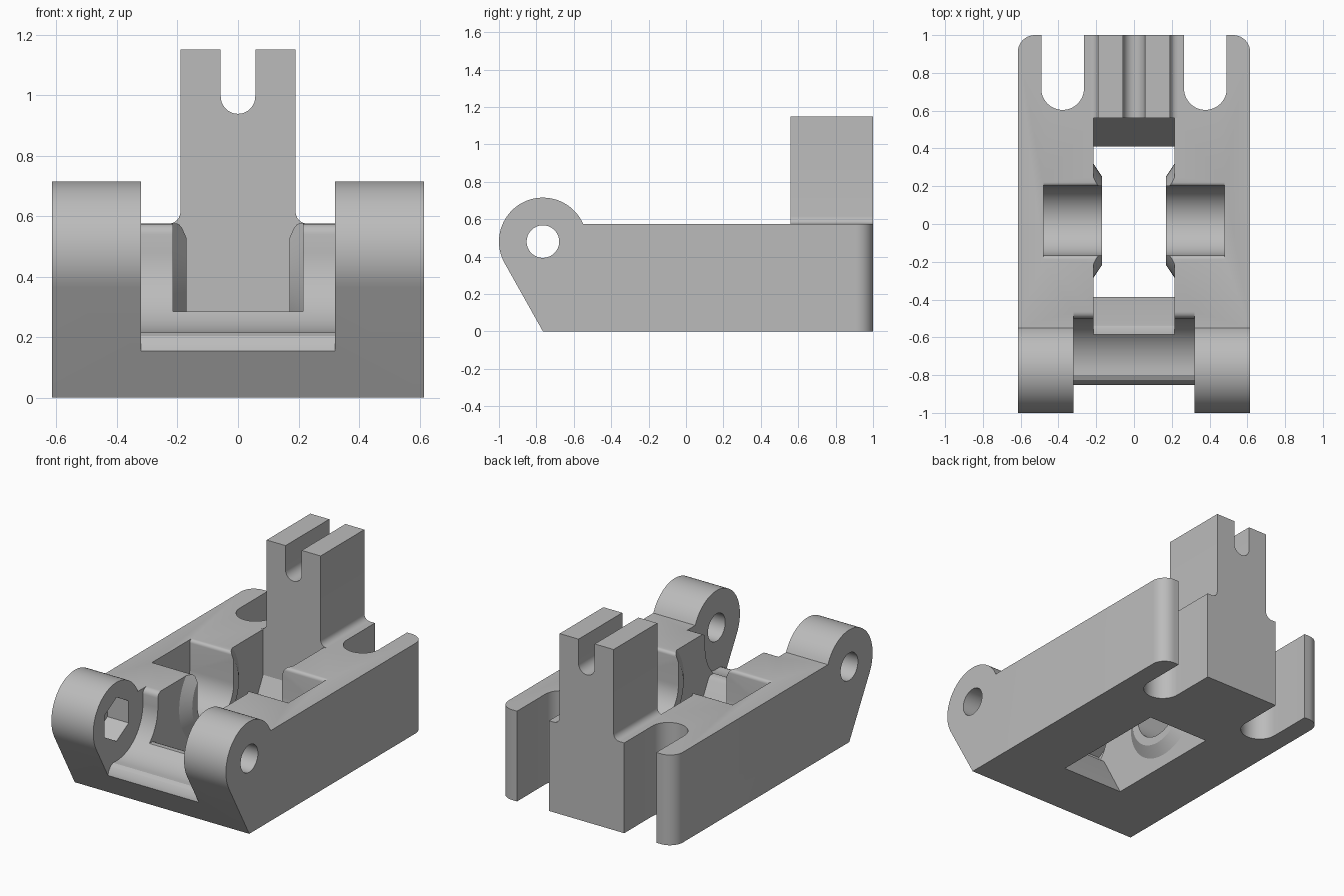
import bpy, bmesh, math
from mathutils import Matrix

cube = bpy.data.objects.get("Cube")
if cube:
    bpy.data.objects.remove(cube, do_unlink=True)

grey = bpy.data.materials.new("plain grey")
grey.use_nodes = True
COLOUR = (0.5, 0.5, 0.5, 1)
grey.diffuse_color = COLOUR
grey.node_tree.nodes["Principled BSDF"].inputs["Base Color"].default_value = COLOUR


def arc(cx, cy, r, start, end, steps):
    return [(cx + r * math.cos(math.radians(start + (end - start) * i / steps)),
             cy + r * math.sin(math.radians(start + (end - start) * i / steps)))
            for i in range(steps + 1)]


def add_object(name, bm):
    bmesh.ops.recalc_face_normals(bm, faces=bm.faces)
    mesh = bpy.data.meshes.new(name)
    bm.to_mesh(mesh)
    bm.free()
    mesh.materials.append(grey)
    ob = bpy.data.objects.new(name, mesh)
    bpy.context.collection.objects.link(ob)
    return ob


def prism_bm(points, axis, lo, hi):
    """Extrude a closed 2D profile along the given axis."""
    place = {"x": lambda a, b, t: (t, a, b),
             "y": lambda a, b, t: (a, t, b),
             "z": lambda a, b, t: (a, b, t)}[axis]
    bm = bmesh.new()
    ends = [[bm.verts.new(place(a, b, t)) for a, b in points] for t in (lo, hi)]
    for end in ends:
        bm.faces.new(end)
    for i in range(len(points)):
        j = (i + 1) % len(points)
        bm.faces.new((ends[0][i], ends[0][j], ends[1][j], ends[1][i]))
    return bm


def prism(name, points, axis, lo, hi):
    return add_object(name, prism_bm(points, axis, lo, hi))


def cut(target, cutter):
    cutter.hide_render = True
    mod = target.modifiers.new("cut", "BOOLEAN")
    mod.operation = "DIFFERENCE"
    mod.solver = "EXACT"
    mod.object = cutter
    bpy.context.view_layer.objects.active = target
    bpy.ops.object.modifier_apply(modifier=mod.name)
    bpy.data.objects.remove(cutter, do_unlink=True)


HALF, TOP = 0.615, 0.575      # body half width and deck height
PY, PZ, LUG = -0.765, 0.48, 0.235  # hinge pin axis and lug radius

# Body: side profile with hinge lugs, rear corners rounded
tangent = 270 - math.degrees(math.acos(LUG / PZ))
lug_end = math.degrees(math.asin((TOP - PZ) / LUG))
side = [(PY, 0)] + arc(PY, PZ, LUG, tangent, lug_end, 40) + [(1, TOP), (1, 0)]
bm = prism_bm(side, "x", -HALF, HALF)
corners = [e for e in bm.edges
           if all(v.co.y > 0.99 for v in e.verts)
           and abs(e.verts[0].co.z - e.verts[1].co.z) > 0.1]
bmesh.ops.bevel(bm, geom=corners, offset=0.09, segments=10, profile=0.5, affect="EDGES")
body = add_object("body", bm)

# Hinge groove between the lugs, with softened lips
groove = ([(-1.2, 0.8), (-1.2, 0.1), (-0.853, 0.15), (-0.846, 0.178), (-0.826, 0.204), (-0.8, 0.216)]
          + arc(PY, PZ, 0.265, -94, 0, 24)
          + arc(-0.465, 0.54, 0.035, 180, 90, 5) + [(-0.465, 0.8)])
cut(body, prism("groove_cutter", groove, "x", -0.32, 0.32))

# Central opening with sloped ends, leaving a tapered boss on each side
opening = [(-0.37, -0.028), (-0.53, 0.265), (-0.541, 0.279), (-0.556, 0.285), (-0.7, 0.285),
           (-0.7, 0.8), (0.56, 0.8), (0.56, 0.285), (0.395, -0.028)]
opening_cutter = prism("opening_cutter", opening, "x", -0.215, 0.215)
BY, BZ = 0.017, 0.38
for s in (-1, 1):
    bm = bmesh.new()
    bmesh.ops.create_cone(bm, cap_ends=True, segments=64, radius1=0.235, radius2=0.325, depth=0.06,
                          matrix=Matrix.Translation((s * 0.2, BY, BZ))
                          @ Matrix.Rotation(s * math.pi / 2, 4, "Y"))
    cut(opening_cutter, add_object("boss", bm))
cut(body, opening_cutter)

# Cradle pockets on both sides, open at the top with flared lips
R = 0.183
cradle = (arc(BY, BZ, R, 180, 360, 32)
          + arc(BY + R + 0.02, TOP - 0.02, 0.02, 180, 90, 5)
          + [(BY + R + 0.02, 0.8), (BY - R - 0.02, 0.8)]
          + arc(BY - R - 0.02, TOP - 0.02, 0.02, 90, 0, 5))
cut(body, prism("cradle_cutter", cradle, "x", -0.48, 0.48))

# Hinge pin hole and hexagonal nut pocket
cut(body, prism("pin_cutter", arc(PY, PZ, 0.087, 0, 354, 59), "x", -0.8, 0.8))
cut(body, prism("nut_cutter", arc(PY, PZ, 0.14, 30, 330, 5), "x", -0.47, -0.25))

# Rear slots
for s in (-1, 1):
    slot = [(s * 0.378 - 0.113, 1.2)] + arc(s * 0.378, 0.717, 0.113, 180, 360, 24) + [(s * 0.378 + 0.113, 1.2)]
    cut(body, prism("slot_cutter", slot, "z", -0.2, 0.8))

# Rear tower with notch and filleted foot
right = arc(0.23, TOP + 0.04, 0.04, 270, 180, 6) + [(0.19, 1.15), (0.057, 1.15)]
outline = (right + arc(0, 0.995, 0.057, 0, -180, 20)
           + [(-x, z) for x, z in reversed(right)])
tower = prism("tower", outline, "y", 0.56, 1)

for ob in (body, tower):
    bpy.ops.object.select_all(action="DESELECT")
    ob.select_set(True)
    bpy.context.view_layer.objects.active = ob
    bpy.ops.object.shade_smooth_by_angle(angle=math.radians(25))
